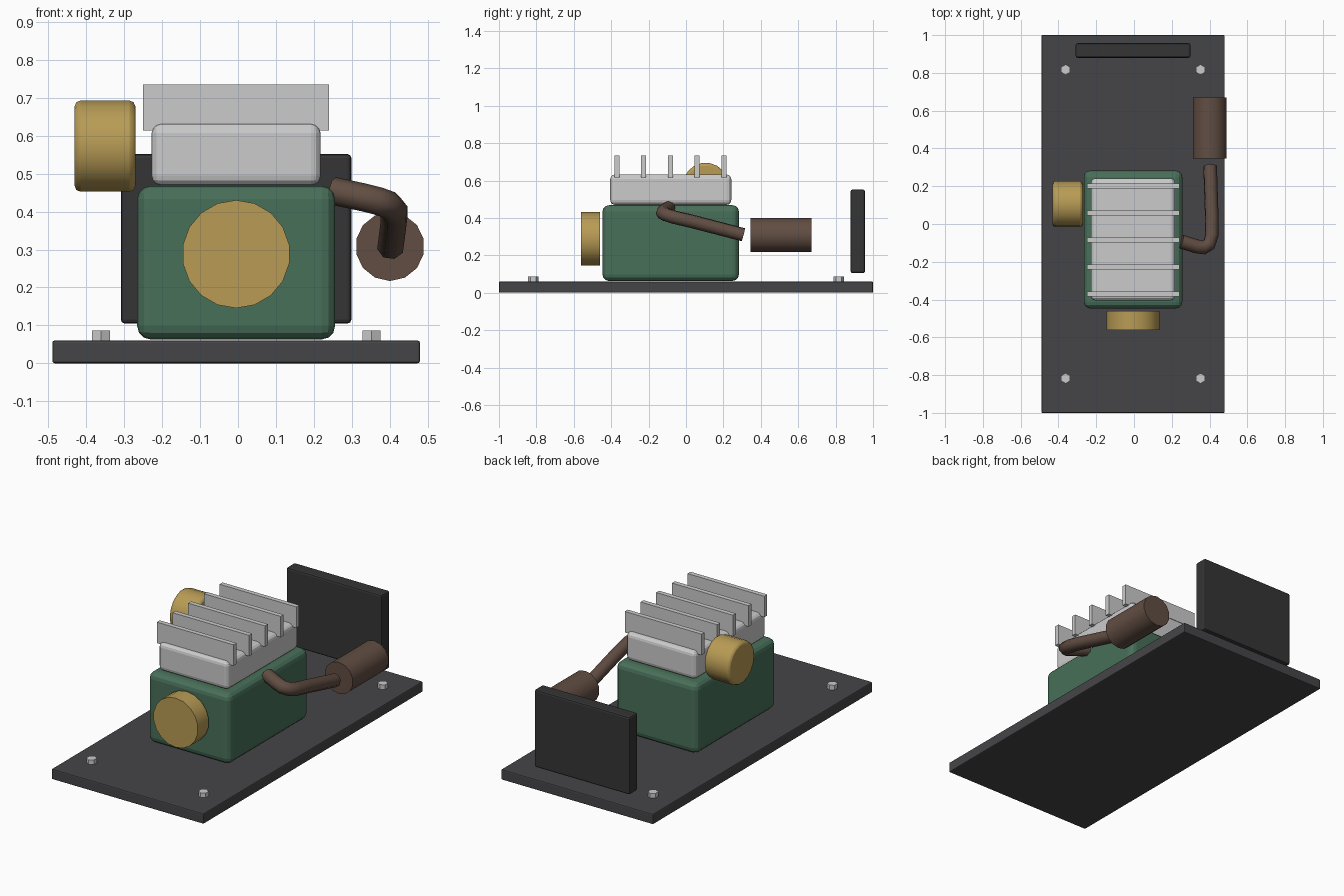
import bpy
from math import pi, radians

if "Cube" in bpy.data.objects:
    bpy.data.objects.remove(bpy.data.objects["Cube"])


def material(name, rgb):
    m = bpy.data.materials.new(name)
    m.diffuse_color = (*rgb, 1)
    m.use_nodes = True
    m.node_tree.nodes["Principled BSDF"].inputs["Base Color"].default_value = m.diffuse_color
    return m


DARK = material("dark_steel", (0.06, 0.06, 0.065))
BLACK = material("black_panel", (0.035, 0.035, 0.035))
GREEN = material("green_paint", (0.065, 0.16, 0.10))
GOLD = material("yellow_paint", (0.48, 0.33, 0.09))
BROWN = material("rusty_brown", (0.12, 0.075, 0.055))


def finish(ob, name, mat=None, bevel=0.0, segments=2):
    ob.name = name
    if mat:
        ob.data.materials.append(mat)
    if bevel:
        b = ob.modifiers.new("bevel", 'BEVEL')
        b.width, b.segments = bevel, segments
        b.limit_method, b.angle_limit = 'ANGLE', radians(40)
    return ob


def box(name, lo, hi, mat=None, bevel=0.0, segments=2):
    """Box between two opposite corners."""
    bpy.ops.mesh.primitive_cube_add(size=1, location=[(a + b) / 2 for a, b in zip(lo, hi)])
    ob = bpy.context.object
    ob.scale = [b - a for a, b in zip(lo, hi)]
    bpy.ops.object.transform_apply(location=False, rotation=False)
    return finish(ob, name, mat, bevel, segments)


def cylinder(name, center, radius, depth, sides, rot=(0, 0, 0), mat=None, bevel=0.0, smooth=True):
    bpy.ops.mesh.primitive_cylinder_add(vertices=sides, radius=radius, depth=depth,
                                        location=center, rotation=rot)
    ob = bpy.context.object
    if smooth:
        bpy.ops.object.shade_smooth_by_angle(angle=radians(35))
    return finish(ob, name, mat, bevel)


ALONG_Y, ALONG_X = (pi / 2, 0, 0), (0, pi / 2, 0)
CX = -0.005  # centre line of the engine

# Base plate with four hex bolts
box("base_plate", (-0.49, -1, 0), (0.48, 1, 0.06), DARK, 0.006)
for i, (sx, sy) in enumerate([(-1, -1), (1, -1), (-1, 1), (1, 1)]):
    cylinder(f"base_bolt_{i + 1}", (CX + sx * 0.357, sy * 0.817, 0.0725), 0.0275, 0.029, 6, smooth=False)

# Engine block, cylinder head and cooling fins
box("engine_block", (CX - 0.261, -0.447, 0.063), (CX + 0.261, 0.283, 0.468), GREEN, 0.035, 3)
box("cylinder_head", (CX - 0.223, -0.405, 0.47), (CX + 0.223, 0.242, 0.632), None, 0.025, 3)
for i in range(5):
    y = -0.37 + 0.143 * i
    box(f"cooling_fin_{i + 1}", (CX - 0.245, y - 0.0135, 0.614), (CX + 0.245, y + 0.0135, 0.735))

# Flywheel on the front, air filter on the left
cylinder("flywheel", (CX, -0.511, 0.288), 0.1425, 0.1, 18, ALONG_Y, GOLD)
cylinder("air_filter", (-0.351, 0.105, 0.573), 0.122, 0.16, 18, ALONG_X, GOLD, 0.015)

# Exhaust pipe bending back to the muffler
curve = bpy.data.curves.new("exhaust_pipe", 'CURVE')
curve.dimensions = '3D'
curve.bevel_depth, curve.bevel_resolution = 0.037, 2
curve.use_fill_caps = True
path = [(0.25, -0.093, 0.455), (0.33, -0.118, 0.438), (0.37, -0.125, 0.428), (0.398, -0.108, 0.418),
        (0.412, -0.06, 0.403), (0.412, 0.03, 0.382), (0.403, 0.307, 0.31)]
spline = curve.splines.new('POLY')
spline.points.add(len(path) - 1)
for p, co in zip(spline.points, path):
    p.co = (*co, 1)
spline.use_smooth = True
pipe = bpy.data.objects.new("exhaust_pipe", curve)
bpy.context.collection.objects.link(pipe)
curve.materials.append(BROWN)
cylinder("muffler", (0.401, 0.508, 0.308), 0.091, 0.325, 14, ALONG_Y, BROWN)

# Upright radiator panel at the back
box("rear_panel", (CX - 0.304, 0.88, 0.105), (CX + 0.304, 0.957, 0.552), BLACK, 0.01)
